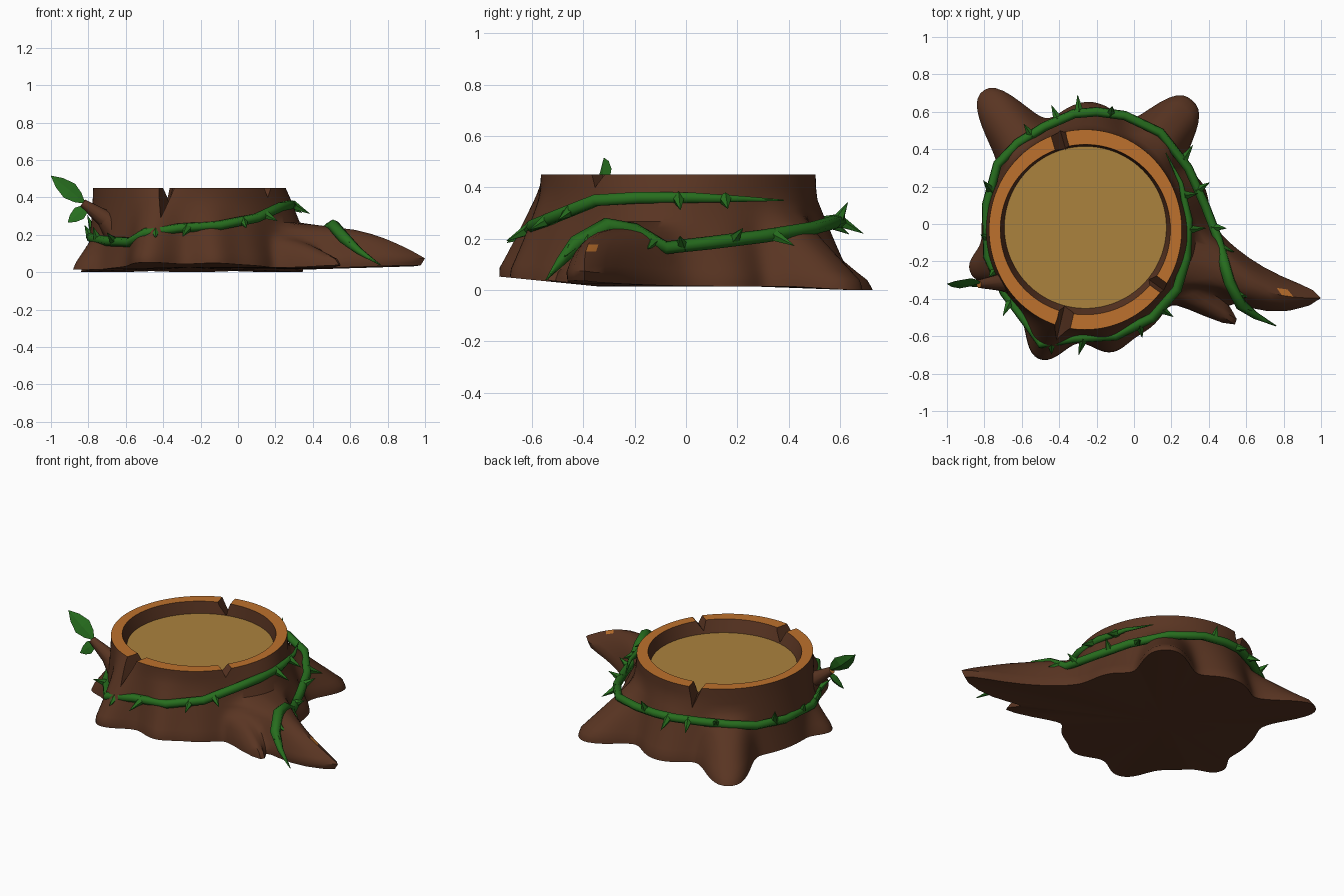
import bpy, bmesh, math, random
from mathutils import Vector

random.seed(4)
cube = bpy.data.objects.get("Cube")
if cube:
    bpy.data.objects.remove(cube, do_unlink=True)


def material(name, rgb):
    m = bpy.data.materials.new(name)
    m.use_nodes = True
    m.diffuse_color = (*rgb, 1)
    m.node_tree.nodes["Principled BSDF"].inputs["Base Color"].default_value = (*rgb, 1)
    return m


BARK = material("bark brown", (0.1, 0.035, 0.016))
RIM = material("rim orange", (0.51, 0.165, 0.026))
WOOD = material("cut wood tan", (0.41, 0.225, 0.048))
GREEN = material("vine green", (0.02, 0.155, 0.013))


def finish(bm, name, mats, angle=None):
    me = bpy.data.meshes.new(name)
    bm.to_mesh(me)
    bm.free()
    ob = bpy.data.objects.new(name, me)
    bpy.context.collection.objects.link(ob)
    for m in mats:
        me.materials.append(m)
    if angle:
        smooth(ob, angle)
    return ob


def smooth(ob, angle):
    bpy.ops.object.select_all(action="DESELECT")
    ob.select_set(True)
    bpy.context.view_layer.objects.active = ob
    bpy.ops.object.shade_smooth_by_angle(angle=math.radians(angle))


CENTRE = Vector((-0.26, -0.03, 0))
TOP = 0.45
# Roots: angle, length, angular width, sharpness, height, height falloff
ROOTS = [
    (-16.3, 0.685, 0.145, 1.6, 0.24, 0.34),
    (-8, 0.14, 0.45, 2, 0.45, 0.85),
    (-32.3, 0.33, 0.085, 2, 0.17, 0.7),
    (-57, 0.06, 0.25, 2, 0.35, 1),
    (-78, 0.10, 0.20, 2, 0.38, 0.9),
    (250.5, 0.18, 0.20, 2.2, 0.45, 0.9),
    (200, 0.11, 0.16, 2.5, 0.18, 0.9),
    (126.6, 0.39, 0.20, 2.4, 0.28, 1.1),
    (88, 0.12, 0.35, 2, 0.36, 1),
    (50.5, 0.36, 0.215, 2.6, 0.32, 1),
    (22, 0.09, 0.25, 2, 0.33, 1),
]


def trunk_radius(a, z):
    r = 0.525 - 0.01 * math.cos(2 * a) + 0.04 * max(0, 1 - z / TOP) ** 1.6
    tuck = 1 - 0.1 * max(0, 1 - z / 0.04)
    for ang, length, w, p, h, e in ROOTS:
        d = abs(math.remainder(a - math.radians(ang), math.tau))
        r += tuck * length * math.exp(-(d / w) ** p) * max(0, 1 - z / h) ** e
    return r


def polar(a, r, z):
    return CENTRE + Vector((r * math.cos(a), r * math.sin(a), z))


# Stump: flared trunk with roots, orange rim, hollow with wooden floor
N = 200
angles = [math.tau * i / N for i in range(N)]
bm = bmesh.new()
rings = []
for z in (0, 0.015, 0.04, 0.07, 0.1, 0.13, 0.16, 0.19, 0.215, 0.235, 0.26, 0.3, 0.35, 0.4, TOP):
    ring = []
    for a in angles:
        p = polar(a, trunk_radius(a, z), z)
        lift = 0.1 * max(0, -p.y - 0.35) + 0.03 * max(0, p.x - 0.4)
        lift += 0.015 * min(1, max(0, (0.65 - p.y) * 4))
        p.z += lift * (1 - z / TOP)
        # the long root bows towards the front
        if p.x > 0.45 and -0.46 < p.y < 0:
            p.y -= 0.05 * math.sin(math.pi * min(1, (p.x - 0.45) / 0.55))
        ring.append(bm.verts.new(p))
    rings.append(ring)
outer = len(rings) - 1
for r, z, shift in ((0.455, TOP, 0), (0.433, 0.375, 0.012)):
    rings.append([bm.verts.new(polar(a, r, z) + Vector((0, shift, 0))) for a in angles])
for k in range(len(rings) - 1):
    for i in range(N):
        j = (i + 1) % N
        f = bm.faces.new((rings[k][i], rings[k][j], rings[k + 1][j], rings[k + 1][i]))
        f.normal_update()
        c = f.calc_center_median()
        # worn patches on the crest of the long root
        along = 0.6 < c.x < 0.7 or 0.79 < c.x < 0.83
        scuff = along and abs(c.y + 0.378) < 0.012 and f.normal.z > 0.7
        f.material_index = 1 if k == outer or scuff else 0
floor = bm.verts.new(CENTRE + Vector((0, 0.012, 0.375)))
under = bm.verts.new(CENTRE + Vector((0, 0, 0.025)))
for i in range(N):
    j = (i + 1) % N
    bm.faces.new((rings[-1][i], rings[-1][j], floor)).material_index = 2
    bm.faces.new((rings[0][j], rings[0][i], under))
stump = finish(bm, "stump", [BARK, RIM, WOOD])

# Cracks in the rim: wedges cut through from outside
bm = bmesh.new()
for ang, width, depth in ((257, 0.085, 0.16), (106, 0.085, 0.13), (-36, 0.08, 0.05)):
    a = math.radians(ang)
    side = Vector((-math.sin(a), math.cos(a), 0)) * width / 2
    ends = []
    for r, z in ((0.41, 0.39), (0.545, TOP - depth), (0.65, TOP - depth)):
        top = polar(a, r, TOP + 0.03)
        ends.append([bm.verts.new(q) for q in
                     (top - side * 1.2, top + side * 1.2, polar(a, r, z) - side * 0.4)])
    for e, f in zip(ends, ends[1:]):
        for i in range(3):
            j = (i + 1) % 3
            bm.faces.new((e[i], e[j], f[j], f[i]))
    bm.faces.new(ends[0][::-1])
    bm.faces.new(ends[-1])
bmesh.ops.recalc_face_normals(bm, faces=bm.faces[:])
cutter = finish(bm, "rim_crack_cutter", [BARK])
cutter.hide_render = True
mod = stump.modifiers.new("cracks", "BOOLEAN")
mod.operation = "DIFFERENCE"
mod.solver = "EXACT"
mod.object = cutter
bpy.context.view_layer.objects.active = stump
bpy.ops.object.modifier_apply(modifier="cracks")
bpy.data.objects.remove(cutter, do_unlink=True)
smooth(stump, 40)

# Vine: one winding strand hugging the trunk, pointed at both ends
PATH = [
    (0.17, 0.38, 0.35), (0.25, 0.22, 0.355), (0.28, 0.02, 0.36), (0.28, -0.18, 0.36),
    (0.23, -0.35, 0.35), (0.1, -0.5, 0.29), (-0.1, -0.59, 0.25), (-0.32, -0.61, 0.235),
    (-0.49, -0.62, 0.21), (-0.58, -0.52, 0.16), (-0.68, -0.36, 0.165), (-0.77, -0.17, 0.18),
    (-0.79, 0.1, 0.2), (-0.73, 0.32, 0.225), (-0.62, 0.43, 0.245), (-0.48, 0.52, 0.26),
    (-0.32, 0.59, 0.27), (-0.2, 0.6, 0.27), (-0.05, 0.58, 0.265), (0.14, 0.49, 0.24),
    (0.29, 0.3, 0.21), (0.38, 0.1, 0.185), (0.45, -0.08, 0.165), (0.48, -0.2, 0.23),
    (0.51, -0.31, 0.25), (0.57, -0.43, 0.18), (0.65, -0.49, 0.11), (0.76, -0.545, 0.04),
]
points = []
for n, p in enumerate(PATH):
    p = Vector(p)
    d = p - CENTRE
    flat = Vector((d.x, d.y, 0))
    r = flat.length
    if n < 23:
        r = max(r, trunk_radius(math.atan2(d.y, d.x), p.z) + 0.008)
    points.append(CENTRE + flat.normalized() * r + Vector((0, 0, p.z)))
cu = bpy.data.curves.new("vine", "CURVE")
cu.dimensions = "3D"
cu.bevel_depth = 0.026
cu.bevel_resolution = 1
cu.use_fill_caps = True
spline = cu.splines.new("POLY")
spline.points.add(len(points) - 1)
last = len(points) - 1
for i, p in enumerate(points):
    spline.points[i].co = (*p, 1)
    full = 1.25 if i > 22 else 1
    spline.points[i].radius = min(full, 0.1 + 0.4 * i, 0.1 + 0.65 * (last - i))
cu.materials.append(GREEN)
vine = bpy.data.objects.new("vine", cu)
bpy.context.collection.objects.link(vine)


def cone(bm, base, tip, r1, r2, sides):
    d = tip - base
    rot = d.to_track_quat("Z", "Y").to_matrix().to_4x4()
    rot.translation = (base + tip) / 2
    bmesh.ops.create_cone(bm, cap_ends=True, segments=sides, radius1=r1, radius2=r2,
                          depth=d.length, matrix=rot)


# Thorns: small spikes along the vine
bm = bmesh.new()
for i in range(1, last - 1):
    if i % 5 == 3:
        continue
    mid = points[i].lerp(points[i + 1], random.uniform(0.2, 0.8))
    out = mid - CENTRE
    out.z = 0
    out = out.normalized() + Vector((0, 0, random.choice((-0.5, 0.6, 1.8))))
    along = (points[i + 1] - points[i]).normalized() * random.uniform(-0.4, 0.4)
    cone(bm, mid, mid + (out.normalized() + along) * random.uniform(0.07, 0.11), 0.027, 0.001, 5)
finish(bm, "thorns", [GREEN])

# Twig: tapered stub on the trunk with a cut orange end
bm = bmesh.new()
knee, tip = Vector((-0.71, -0.31, 0.285)), Vector((-0.83, -0.32, 0.37))
cone(bm, Vector((-0.6, -0.29, 0.17)), knee, 0.1, 0.05, 10)
cone(bm, knee - Vector((-0.02, 0, 0.015)), tip, 0.052, 0.022, 10)
for f in bm.faces:
    f.material_index = int((f.calc_center_median() - tip).length < 0.005)
finish(bm, "twig", [BARK, RIM], 50)


# Leaves: pointed blades folded along the midrib
def leaf(name, base, tip, side, width):
    base, tip, side = Vector(base), Vector(tip), Vector(side).normalized()
    fold = (tip - base).cross(side).normalized() * width * 0.2
    bm = bmesh.new()
    rows = []
    for t, w in ((0, 0.08), (0.2, 0.65), (0.45, 1), (0.75, 0.65), (1, 0.02)):
        c = base.lerp(tip, t)
        s = side * width * w / 2
        rows.append([bm.verts.new(q) for q in (c - s, c + fold * w, c + s, c - fold * w * 0.3)])
    for a, b in zip(rows, rows[1:]):
        for i in range(4):
            j = (i + 1) % 4
            bm.faces.new((a[i], a[j], b[j], b[i]))
    bmesh.ops.recalc_face_normals(bm, faces=bm.faces[:])
    finish(bm, name, [GREEN])


leaf("large_leaf", (-0.82, -0.315, 0.37), (-1.0, -0.32, 0.515), (0.55, 0.5, 0.7), 0.11)
leaf("small_leaf", (-0.80, -0.32, 0.355), (-0.91, -0.33, 0.265), (-0.6, 0.3, 0.7), 0.08)
